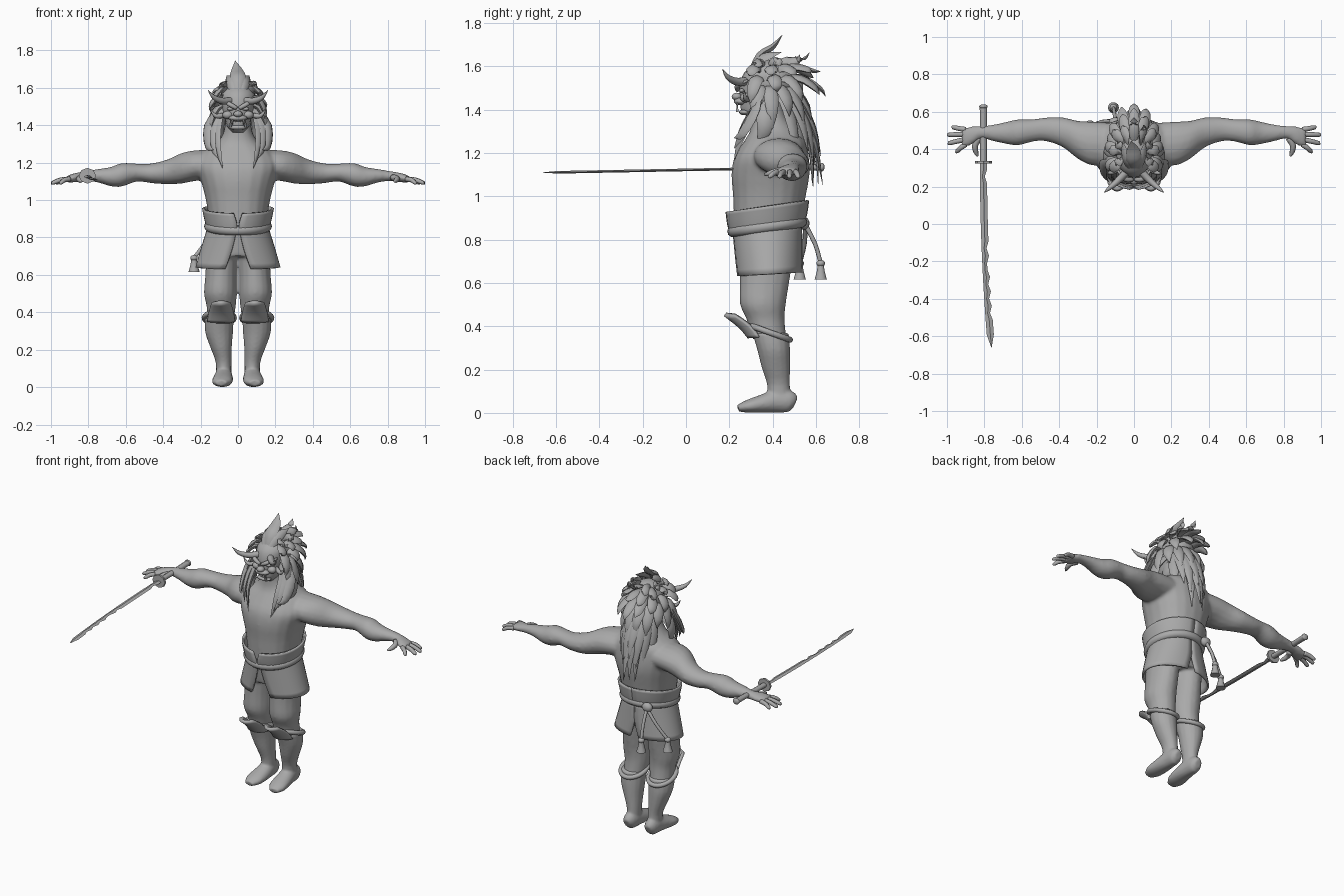
import bpy, bmesh, math, random
from mathutils import Vector

random.seed(4)
if "Cube" in bpy.data.objects:
    bpy.data.objects.remove(bpy.data.objects["Cube"])

grey = bpy.data.materials.new("plain_grey")
grey.use_nodes = True
tone = (0.4, 0.4, 0.4, 1)
grey.diffuse_color = tone
grey.node_tree.nodes["Principled BSDF"].inputs["Base Color"].default_value = tone
SIDES = (("left", 1), ("right", -1))
Y, Z = Vector((0, 1, 0)), Vector((0, 0, 1))


def finish(name, bm, sharp=180, subsurf=0, solid=0, voxel=0):
    bmesh.ops.recalc_face_normals(bm, faces=bm.faces[:])
    mesh = bpy.data.meshes.new(name)
    bm.to_mesh(mesh)
    bm.free()
    mesh.shade_smooth()
    if sharp < 180:
        mesh.set_sharp_from_angle(angle=math.radians(sharp))
    mesh.materials.append(grey)
    ob = bpy.data.objects.new(name, mesh)
    bpy.context.collection.objects.link(ob)
    if voxel:
        m = ob.modifiers.new("merge", 'REMESH')
        m.mode, m.voxel_size, m.use_smooth_shade = 'VOXEL', voxel, True
        m = ob.modifiers.new("soften", 'SMOOTH')
        m.factor, m.iterations = 0.5, 6
    if solid:
        m = ob.modifiers.new("thickness", 'SOLIDIFY')
        m.thickness, m.offset = solid, 0
    if subsurf:
        ob.modifiers.new("round", 'SUBSURF').levels = subsurf
        ob.modifiers["round"].render_levels = subsurf
    return ob


def interpolate(rows, steps):
    # Catmull-Rom through rows of numbers
    out = []
    for i in range(len(rows) - 1):
        a, b, c, d = (rows[max(0, i - 1)], rows[i], rows[i + 1], rows[min(len(rows) - 1, i + 2)])
        for k in range(steps):
            t = k / steps
            out.append([0.5 * (2 * q + (r - p) * t + (2 * p - 5 * q + 4 * r - s) * t * t
                               + (3 * q - p - 3 * r + s) * t ** 3) for p, q, r, s in zip(a, b, c, d)])
    return out + [list(rows[-1])]


def tube(bm, rows, n=12, up=Z, axis=None, steps=3, mirror=1, power=1, closed=False):
    # rows are x, y, z, radius sideways, radius along up
    pts = rows if closed else interpolate(rows, steps)
    pos = [Vector((p[0] * mirror, p[1], p[2])) for p in pts]
    rings, last = [], len(pts) - 1
    for i, p in enumerate(pts):
        nxt = (i + 1) % len(pts) if closed else min(i + 1, last)
        t = axis or pos[nxt] - pos[i - 1 if closed else max(i - 1, 0)]
        side = t.cross(up).normalized()
        top = side.cross(t).normalized()
        ring = []
        for k in range(n):
            c, s = math.cos(math.tau * k / n), math.sin(math.tau * k / n)
            c, s = (math.copysign(abs(v) ** power, v) for v in (c, s))
            ring.append(bm.verts.new(pos[i] + side * c * max(p[3], .001) + top * s * max(p[4], .001)))
        rings.append(ring)
    pairs = list(zip(rings, rings[1:])) + ([(rings[-1], rings[0])] if closed else [])
    for a, b in pairs:
        for k in range(n):
            bm.faces.new((a[k], a[(k + 1) % n], b[(k + 1) % n], b[k]))
    if not closed:
        bm.faces.new(rings[0])
        bm.faces.new(rings[-1])


def ball(bm, centre, radii):
    made = bmesh.ops.create_uvsphere(bm, u_segments=16, v_segments=10, radius=1)["verts"]
    for v in made:
        v.co = Vector(c + r * q for c, r, q in zip(centre, radii, v.co))


def hoop(name, cx, cy, z, rx, ry, r, slope):
    bm = bmesh.new()
    rows = []
    for k in range(36):
        a = math.tau * k / 36
        rows.append((cx + rx * math.cos(a), cy + ry * math.sin(a), z + slope * ry * math.sin(a), r, r))
    tube(bm, rows, 10, closed=True)
    finish(name, bm)


def shell(name, rows, cx=0, slope=0, solid=.012, mirror=1, n=16):
    # rows are z, centre y, rx, ry, start angle, end angle; zero angle is the front
    bm = bmesh.new()
    grid = []
    for z, cy, rx, ry, a0, a1 in interpolate(rows, 3):
        line = []
        for k in range(n + 1):
            a = math.radians(a0 + (a1 - a0) * k / n)
            y = -ry * math.cos(a)
            line.append(bm.verts.new((mirror * (cx + rx * math.sin(a)), cy + y, z + slope * y)))
        grid.append(line)
    for a, b in zip(grid, grid[1:]):
        for k in range(n):
            bm.faces.new((a[k], a[k + 1], b[k + 1], b[k]))
    finish(name, bm, 50, solid=solid)


# Torso, arms, palms and thighs merged into one skin
body = bmesh.new()
torso = [(.70, .375, .14, .13), (.85, .375, .15, .15), (1.0, .385, .172, .168), (1.1, .39, .198, .18),
         (1.18, .395, .22, .172), (1.25, .41, .19, .145), (1.30, .405, .12, .11),
         (1.36, .385, .078, .08), (1.45, .37, .065, .07)]
tube(body, [(0, cy, z, rx, ry) for z, cy, rx, ry in torso], 20, Y, Z, power=.9)
arm = [(.1, .43, 1.19, .11, .08), (.22, .43, 1.185, .118, .082), (.3, .45, 1.17, .102, .082),
       (.38, .49, 1.15, .08, .066), (.47, .506, 1.143, .064, .052), (.54, .5, 1.147, .06, .048),
       (.62, .49, 1.135, .07, .063), (.68, .487, 1.125, .06, .052), (.75, .487, 1.13, .045, .036),
       (.82, .49, 1.128, .034, .026), (.87, .472, 1.12, .05, .025), (.92, .46, 1.11, .052, .018)]
leg = [(.085, .37, .72, .085, .125), (.09, .362, .6, .085, .115), (.094, .355, .5, .088, .106),
       (.09, .368, .43, .078, .088), (.095, .385, .34, .07, .08)]
for side, s in SIDES:
    tube(body, arm, 16, Z, Vector((s, 0, 0)), mirror=s)
    tube(body, leg, 16, Y, Z, mirror=s)
finish("body", body, voxel=.01)

# Fingers, boots, cuffs and knee guards
fingers = [(.505, .975, .517), (.48, 1, .477), (.452, .996, .432), (.425, .955, .388)]
boot = [(.1, .39, .37, .078, .085), (.101, .405, .29, .074, .076), (.09, .415, .21, .057, .066),
        (.077, .427, .13, .042, .053), (.077, .43, .05, .042, .055)]
foot = [(.077, .505, .045, .022, .028), (.077, .48, .053, .04, .05), (.077, .42, .055, .047, .054),
        (.08, .35, .042, .054, .042), (.086, .285, .03, .054, .03), (.09, .24, .022, .03, .016)]
for side, s in SIDES:
    bm = bmesh.new()
    for y0, x1, y1 in fingers:
        tube(bm, [(.9, y0, 1.112, .014, .014), ((x1 + .9) / 2, (y0 + y1) / 2, 1.107, .013, .013),
                  (x1 - .008, y1, 1.092, .011, .01), (x1, y1, 1.09, .004, .004)], 8, mirror=s)
    tube(bm, [(.83, .46, 1.12, .02, .018), (.85, .42, 1.115, .016, .016),
              (.845, .385, 1.105, .013, .013), (.835, .362, 1.1, .005, .005)], 8, mirror=s)
    finish(side + "_fingers", bm)
    bm = bmesh.new()
    tube(bm, boot, 16, Y, Z, mirror=s)
    tube(bm, foot, 16, mirror=s)
    finish(side + "_boot", bm, voxel=.007)
    hoop(side + "_boot_cuff", s * .1, .39, .37, .08, .09, .014, -.36)
    shell(side + "_knee_guard", [(.35, .385, .078, .092, -60, 60), (.4, .385, .075, .135, -52, 52),
                                 (.455, .385, .07, .205, -38, 38)], .09, solid=.02, mirror=s)

# Waist clothing
for side, s in SIDES:
    shell(side + "_skirt_panel", [(.86, .375, .155, .155, 2, 181), (.75, .38, .19, .152, 9, 180),
                                  (.64, .385, .222, .15, 18, 172)], slope=.06, mirror=s)
    shell(side + "_sash", [(.85, .375, .162, .168, 1, 180), (.9, .375, .175, .18, 2, 180),
                           (.955, .375, .187, .188, 7, 180)], slope=.14, mirror=s)
hoop("rope_belt", 0, .375, .86, .155, .158, .027, .14)

# Knot and tassels at the back of the belt
bm = bmesh.new()
ball(bm, (-.1, .545, .875), (.035, .025, .03))
for x, y in ((-.11, .622), (-.235, .525)):
    mid = (-.1 + x) / 2
    tube(bm, [(-.1, .55, .87, .011, .011), (mid, (.57 + y) / 2, .78, .01, .01), (x, y, .69, .01, .01)], 8, Y)
    ball(bm, (x, y, .69), (.02, .02, .016))
    tube(bm, [(x, y, .685, .014, .014), (x, y, .65, .02, .02), (x, y, .615, .03, .03)], 10, Y)
finish("rope_tassels", bm, 50)

# Head and snarling mask
bm = bmesh.new()
head = [(1.36, .325, .03, .03), (1.39, .335, .056, .078), (1.43, .347, .07, .095), (1.47, .36, .084, .112),
        (1.52, .365, .092, .115), (1.57, .37, .09, .102), (1.61, .38, .055, .07)]
tube(bm, [(0, cy, z, rx, ry) for z, cy, rx, ry in head], 20, Y, Z)
finish("head", bm)
bm = bmesh.new()
ball(bm, (0, .255, 1.438), (.05, .034, .018))
ball(bm, (0, .235, 1.46), (.024, .024, .018))
ball(bm, (0, .272, 1.388), (.048, .027, .014))
for side, s in SIDES:
    ball(bm, (s * .055, .275, 1.455), (.028, .025, .022))
    ball(bm, (s * .04, .257, 1.488), (.019, .012, .01))
    tube(bm, [(.006, .238, 1.49, .01, .01), (.045, .24, 1.512, .014, .013), (.088, .285, 1.535, .005, .005)],
         8, mirror=s)
finish("mask_features", bm)
bm = bmesh.new()
for side, s in SIDES:
    tube(bm, [(.04, .28, 1.53, .021, .021), (.085, .232, 1.53, .018, .018), (.13, .193, 1.55, .012, .012),
              (.16, .168, 1.588, .001, .001)], 10, mirror=s)
    tube(bm, [(.07, .3, 1.455, .014, .014), (.12, .275, 1.45, .012, .012), (.15, .27, 1.49, .001, .001)],
         8, mirror=s)
    for x, z0, z1 in ((.03, 1.43, 1.4), (.04, 1.39, 1.435), (.012, 1.43, 1.415)):
        tube(bm, [(x, .237, z0, .007, .007), (x, .235, z1, .001, .001)], 6, Y, mirror=s)
finish("horns_and_fangs", bm, 60)

# Mane: layered flat tapering locks
mane = bmesh.new()


def lock(points, w, up, s=1):
    sizes = (.6, 1, .8, 0)
    tube(mane, [(*p, w * k, w * k * .45) for p, k in zip(points, sizes)], 6, up, steps=3, mirror=s)


ball(mane, (0, .395, 1.53), (.1, .11, .1))
layers = [(1.60, .10, .20, 1.635, 105, 7, .026), (1.58, .13, .25, 1.56, 110, 9, .03),
          (1.54, .15, .285, 1.46, 105, 9, .032), (1.50, .155, .22, 1.34, 105, 10, .034),
          (1.47, .13, .25, 1.17, 55, 8, .034), (1.47, .09, .26, 1.06, 45, 6, .032)]
for z0, rx, ry, z1, spread, count, w in layers:
    for k in range(count):
        a = math.radians(spread * (2 * k / (count - 1) - 1))
        sx, cy = math.sin(a), math.cos(a)
        z2 = z1 + random.uniform(-.035, .035)
        reach = random.uniform(.92, 1.02)
        drop = z0 - z2
        lock([(.06 * sx, .37 + .06 * cy, z0), (rx * .75 * sx, .37 + ry * .6 * cy, z0 - drop * .15 + .015),
              (rx * .98 * sx, .37 + ry * .88 * cy, z0 - drop * .55), (rx * sx * reach, .37 + ry * cy * reach, z2)],
             w, Vector((sx, cy, .5)))
# Crown plume
lock([(0, .3, 1.58), (0, .34, 1.65), (-.005, .4, 1.69), (-.015, .445, 1.745)], .042, Vector((0, -1, 1)))
for side, s in SIDES:
    lock([(.03, .3, 1.58), (.04, .34, 1.63), (.05, .39, 1.65), (.06, .44, 1.665)], .03, Vector((s, -1, 1)), s)
    # Locks falling over the chest
    for x, z, w in ((.08, 1.165, .034), (.105, 1.22, .032), (.13, 1.27, .03)):
        lock([(.085, .34, 1.5), (x + .03, .32, 1.4), (x + .03, .26, 1.29), (x, .222, z)], w, Vector((s, -1, 0)), s)
    lock([(.08, .4, 1.46), (.14, .37, 1.38), (.15, .36, 1.3), (.12, .33, 1.22)], .04, Vector((s, 0, 0)), s)
finish("mane", mane, 40)

# Sword: grip, guard and chipped blade
bm = bmesh.new()
tube(bm, [(-.805, .63, 1.135, .02, .016), (-.805, .48, 1.132, .018, .015), (-.805, .33, 1.13, .018, .015)], 10)
ball(bm, (-.805, .628, 1.135), (.023, .012, .02))
finish("sword_grip", bm, 50)
bm = bmesh.new()
tube(bm, [(-.805, .337, 1.13, .046, .042), (-.805, .324, 1.13, .046, .042)], 8, steps=1)
finish("sword_guard", bm, 30)
bm = bmesh.new()
blade = []
for k in range(25):
    t = k / 25
    chip = random.choice((0, 0, .006))
    blade.append((-.805 + .04 * t * t - chip, .33 - .96 * t, 1.128 - .018 * t, .019 - chip, .006))
blade.append((-.762, -.66, 1.11, .001, .001))
tube(bm, blade, 4, steps=1)
finish("sword_blade", bm, 20)
